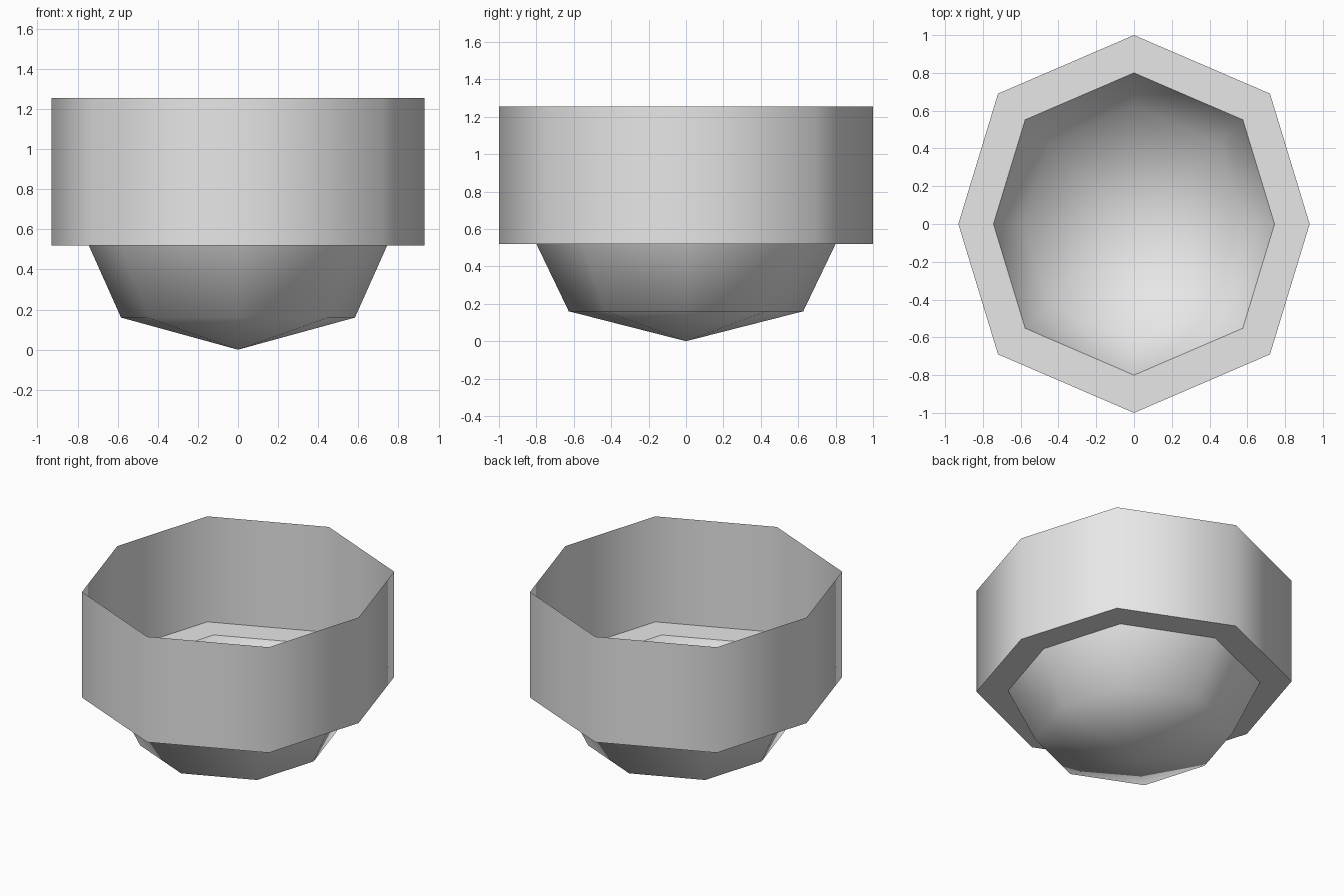
import bpy
import bmesh
import math

cube = bpy.data.objects.get("Cube")
if cube:
    bpy.data.objects.remove(cube, do_unlink=True)

grey = bpy.data.materials.new("plain grey")
grey.use_nodes = True
grey.diffuse_color = (0.8, 0.8, 0.8, 1)
grey.node_tree.nodes["Principled BSDF"].inputs["Base Color"].default_value = (0.8, 0.8, 0.8, 1)

# Slightly elongated octagon, counter-clockwise, shared by every part
OCTAGON = [(0.93, 0), (0.72, 0.69), (0, 1), (-0.72, 0.69),
           (-0.93, 0), (-0.72, -0.69), (0, -1), (0.72, -0.69)]


def loft(name, rings, tip=None):
    """Skin octagon rings given as (scale, z) from top to bottom, with an optional tip."""
    bm = bmesh.new()
    loops = [[bm.verts.new((x * s, y * s, z)) for x, y in OCTAGON] for s, z in rings]
    n = len(OCTAGON)
    for upper, lower in zip(loops, loops[1:]):
        for i in range(n):
            j = (i + 1) % n
            bm.faces.new((upper[i], lower[i], lower[j], upper[j]))
    if tip is not None:
        point = bm.verts.new((0, 0, tip))
        for i in range(n):
            bm.faces.new((loops[-1][i], point, loops[-1][(i + 1) % n]))
    mesh = bpy.data.meshes.new(name)
    bm.to_mesh(mesh)
    bm.free()
    mesh.materials.append(grey)
    obj = bpy.data.objects.new(name, mesh)
    bpy.context.collection.objects.link(obj)
    bpy.ops.object.select_all(action="DESELECT")
    obj.select_set(True)
    bpy.context.view_layer.objects.active = obj
    bpy.ops.object.shade_smooth_by_angle(angle=math.radians(60))
    return obj


# Thin upright wall, open at the top
loft("wall", [(1, 1.255), (1, 0.52)])
# Flat ledge stepping in under the wall
loft("ledge", [(1, 0.52), (0.8, 0.52)])
# Tapered bowl closing to a shallow point
loft("bowl", [(0.8, 0.52), (0.627, 0.16)], tip=0)
